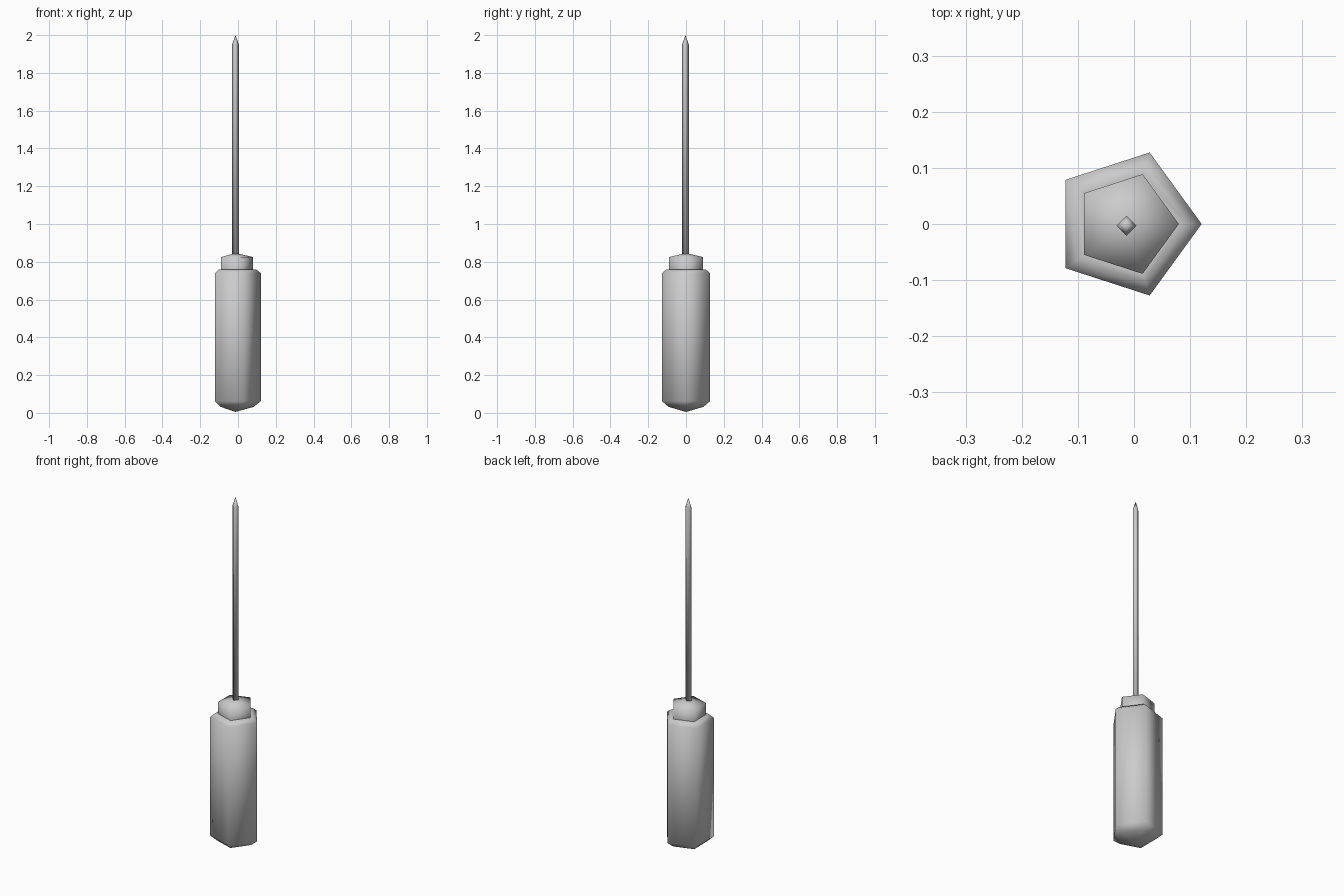
import bpy, bmesh
from math import cos, sin, tau, radians

if "Cube" in bpy.data.objects:
    bpy.data.objects.remove(bpy.data.objects["Cube"])


def lathe(name, sides, profile, centre, smooth):
    """Revolve (radius, z) points into a faceted solid; radius 0 makes an apex."""
    bm = bmesh.new()
    cx, cy = centre
    rings = []
    for r, z in profile:
        n = sides if r > 0 else 1
        rings.append([bm.verts.new((cx + r * cos(tau * i / sides),
                                    cy + r * sin(tau * i / sides), z)) for i in range(n)])
    for a, b in zip(rings, rings[1:]):
        for i in range(sides):
            j = (i + 1) % sides
            quad = [a[i % len(a)], a[j % len(a)], b[j % len(b)], b[i % len(b)]]
            bm.faces.new(list(dict.fromkeys(quad)))
    # close an open end
    for ring in (rings[0], rings[-1]):
        if len(ring) > 1:
            bm.faces.new(ring)
    bmesh.ops.recalc_face_normals(bm, faces=bm.faces[:])
    mesh = bpy.data.meshes.new(name)
    bm.to_mesh(mesh)
    bm.free()
    ob = bpy.data.objects.new(name, mesh)
    bpy.context.collection.objects.link(ob)
    bpy.ops.object.select_all(action='DESELECT')
    ob.select_set(True)
    bpy.context.view_layer.objects.active = ob
    bpy.ops.object.shade_smooth_by_angle(angle=radians(smooth))
    return ob


AXIS = (-0.0135, 0.0)

# five-sided grip with a blunt pointed butt and bevelled shoulder
lathe("handle", 5, [(0, 0.005), (0.097, 0.032), (0.134, 0.062),
                    (0.134, 0.74), (0.109, 0.76), (0.0934, 0.76)], AXIS, 75)

# narrower collar rising to a shallow peak
lathe("collar", 5, [(0.0934, 0.76), (0.0934, 0.825), (0, 0.846)], AXIS, 80)

# thin four-sided spike with a sharp tip
lathe("spike", 4, [(0.018, 0.835), (0.018, 1.95), (0, 2.0)], (-0.0135, -0.003), 91)
